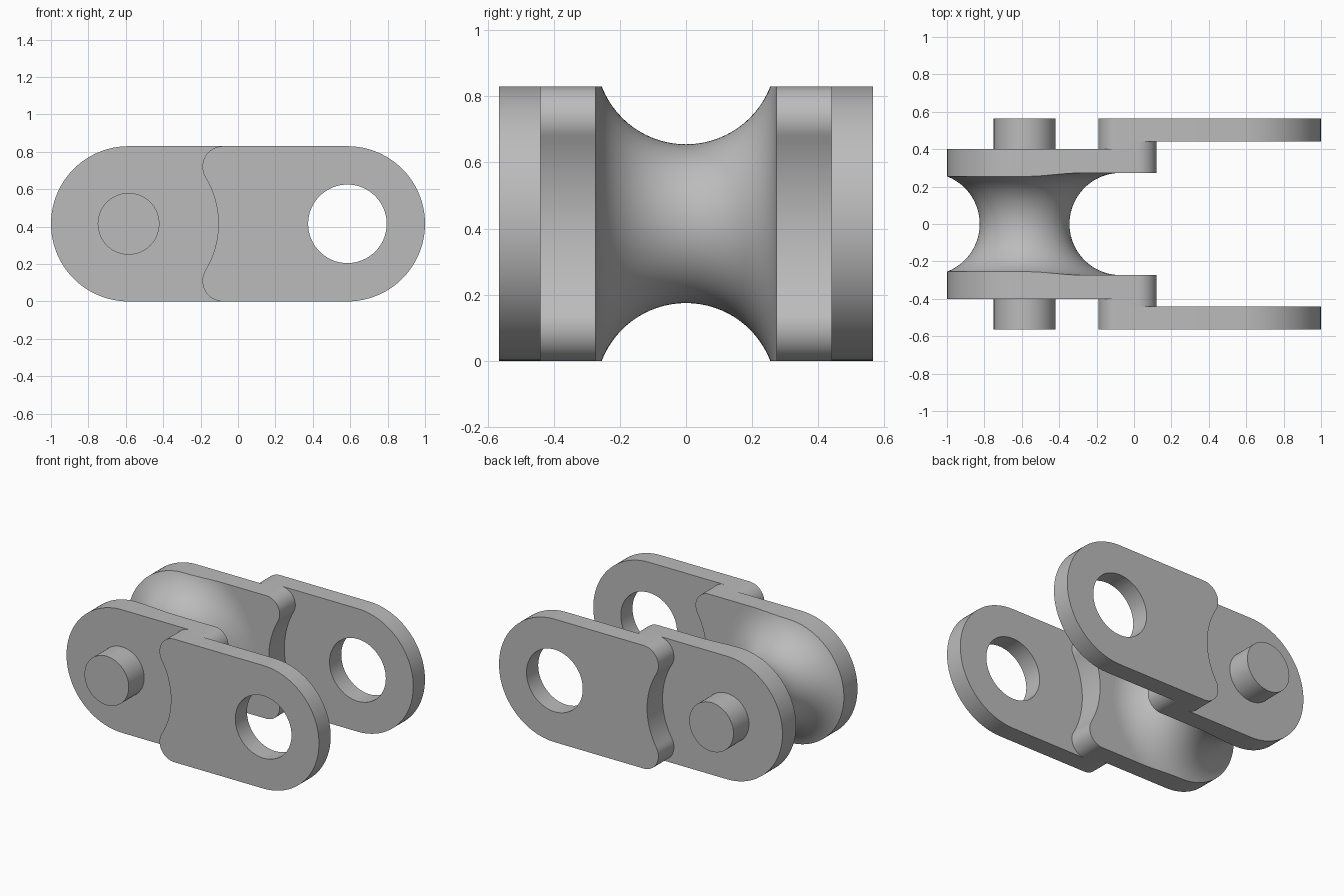
import bpy, bmesh
from math import sin, cos, pi, radians, atan2

cube = bpy.data.objects.get("Cube")
if cube:
    bpy.data.objects.remove(cube)

R = 0.415            # half height of the link
PIN_X = 0.585        # distance of both axes from the middle
FACE_IN = 0.273      # layer boundaries across the width
STEP_A, STEP_B, FACE_OUT = 0.40, 0.44, 0.565

steel = bpy.data.materials.new("grey_steel")
steel.use_nodes = True
steel.diffuse_color = (0.5, 0.5, 0.5, 1)
steel.node_tree.nodes["Principled BSDF"].inputs["Base Color"].default_value = (0.5, 0.5, 0.5, 1)


def make_object(name, bm):
    bmesh.ops.recalc_face_normals(bm, faces=bm.faces)
    mesh = bpy.data.meshes.new(name)
    bm.to_mesh(mesh)
    bm.free()
    mesh.materials.append(steel)
    obj = bpy.data.objects.new(name, mesh)
    bpy.context.scene.collection.objects.link(obj)
    return obj


def smooth(obj):
    obj.data.shade_smooth()
    obj.data.set_sharp_from_angle(angle=radians(25))


def arc(cx, cz, r, a0, a1, n=24):
    return [(cx + r * cos(a0 + (a1 - a0) * i / n),
             cz + r * sin(a0 + (a1 - a0) * i / n)) for i in range(n + 1)]


def circle(cx, r, n=64):
    return arc(cx, R, r, 0, 2 * pi, n)[:-1]


def prism(name, loops, y0, y1, mirror=True):
    """Extrude an outline (with optional holes) from y0 to y1."""
    bm = bmesh.new()
    for loop in loops:
        verts = [bm.verts.new((x, y0, z)) for x, z in loop]
        for a, b in zip(verts, verts[1:] + verts[:1]):
            bm.edges.new((a, b))
    bmesh.ops.triangle_fill(bm, edges=bm.edges[:], use_beauty=True)
    bmesh.ops.dissolve_limit(bm, angle_limit=0.01, verts=[], edges=bm.edges[:])
    ext = bmesh.ops.extrude_face_region(bm, geom=bm.faces[:], use_keep_orig=True)
    moved = [g for g in ext["geom"] if isinstance(g, bmesh.types.BMVert)]
    bmesh.ops.translate(bm, verts=moved, vec=(0, y1 - y0, 0))
    obj = make_object(name, bm)
    smooth(obj)
    if mirror:
        mod = obj.modifiers.new("mirror", "MIRROR")
        mod.use_axis = (False, True, False)
    return obj


def waist(side, corner_x, corner_r):
    """Scalloped edge, listed from top to bottom; side -1 opens to the left."""
    cz = R - corner_r
    dx = PIN_X - abs(corner_x) if side < 0 else PIN_X - corner_x
    reach = (dx ** 2 + cz ** 2) ** 0.5 - corner_r
    ang = atan2(cz, dx)
    pts = arc(dx, cz, corner_r, pi / 2, pi + ang, 16)
    pts += arc(0, 0, reach, ang, -ang, 24)[1:-1]
    pts += arc(dx, -cz, corner_r, pi - ang, 3 * pi / 2, 16)
    return [(side * (PIN_X - x), R + z) for x, z in pts]


# Outlines
left_round = arc(-PIN_X, R, R, pi / 2, 3 * pi / 2, 48)
right_round = arc(PIN_X, R, R, -pi / 2, pi / 2, 48)
outer_edge = waist(-1, -0.08, 0.11)
inner_edge = waist(1, 0.02, 0.10)

# Side plates: inner half, overlapping step and outer half
prism("inner_plates", [left_round + inner_edge[::-1]], FACE_IN, STEP_A)
prism("step_blocks", [outer_edge + inner_edge[::-1]], STEP_A, STEP_B)
prism("outer_plates", [outer_edge + right_round, circle(PIN_X, 0.21)], STEP_B, FACE_OUT)

# Pin stubs
prism("pin_stubs", [circle(-PIN_X, 0.165)], STEP_A, FACE_OUT)

# Waisted barrel, trimmed to the link outline
bm = bmesh.new()
profile = [(0, -FACE_IN)]
profile += [(0.24 + FACE_IN * (1 - cos(a)), FACE_IN * sin(a))
            for a in (pi * (i / 40 - 0.5) for i in range(41))]
profile.append((0, FACE_IN))
verts = [bm.verts.new((r - PIN_X, y, R)) for r, y in profile]
edges = [bm.edges.new(pair) for pair in zip(verts, verts[1:])]
bmesh.ops.spin(bm, geom=verts + edges, cent=(-PIN_X, 0, R), axis=(0, 1, 0),
               angle=2 * pi, steps=96)
bmesh.ops.remove_doubles(bm, verts=bm.verts, dist=0.0001)
barrel = make_object("barrel", bm)

trim = prism("barrel_trim", [left_round + right_round], -STEP_A, STEP_A, mirror=False)
trim.hide_render = True
mod = barrel.modifiers.new("trim", "BOOLEAN")
mod.operation = "INTERSECT"
mod.solver = "EXACT"
mod.object = trim
bpy.context.view_layer.update()
graph = bpy.context.evaluated_depsgraph_get()
trimmed = bpy.data.meshes.new_from_object(barrel.evaluated_get(graph))
barrel.modifiers.clear()
barrel.data = trimmed
smooth(barrel)
bpy.data.objects.remove(trim)
